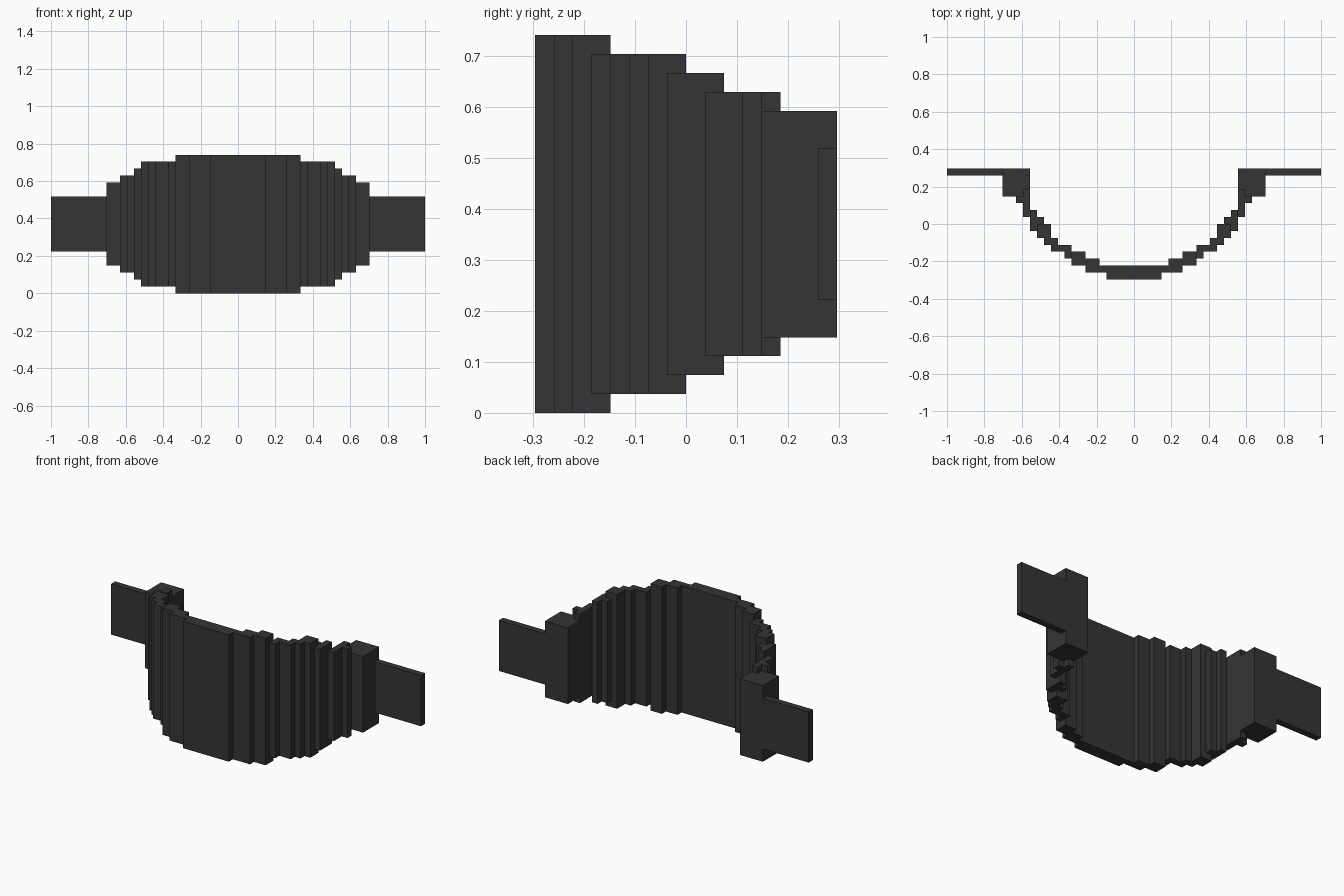
import bpy, bmesh
from mathutils import Vector

if "Cube" in bpy.data.objects:
    bpy.data.objects.remove(bpy.data.objects["Cube"])

U = 1 / 27  # one block of the stepped grid

mat = bpy.data.materials.new("charcoal")
mat.diffuse_color = (0.035, 0.035, 0.035, 1)
mat.use_nodes = True
mat.node_tree.nodes["Principled BSDF"].inputs["Base Color"].default_value = mat.diffuse_color

# right-hand boxes in grid units: x0, x1, y0, y1, inset from top and bottom
PARTS = {
    "mask_shell": [
        (0, 4, -8, -7, 0), (0, 7, -7, -6, 0), (5, 9, -6, -5, 0), (7, 9, -5, -4, 0),
        (9, 10, -5, -4, 1), (9, 12, -4, -3, 1), (11, 13, -3, -2, 1),
        (12, 14, -2, 0, 1),
        (14, 15, -1, 2, 2), (13, 14, 0, 1, 2),
        (15, 16, 1, 5, 3), (16, 17, 3, 4, 3)],
    "side_blocks": [(15, 19, 4, 8, 4)],
    "ear_straps": [(19, 27, 7, 8, 6)],
}


def cells(boxes):
    """Mirrored set of grid cells filled by the boxes."""
    out = set()
    for x0, x1, y0, y1, n in boxes:
        for x in range(x0, x1):
            for y in range(y0, y1):
                for z in range(n, 20 - n):
                    out |= {(x, y, z), (-1 - x, y, z)}
    return out


filled = {name: cells(boxes) for name, boxes in PARTS.items()}
filled["side_blocks"] -= filled["mask_shell"]
solid = set().union(*filled.values())


def build(name, part):
    """Skin the outside of one part, then merge flat regions."""
    bm = bmesh.new()
    for c in part:
        for axis in range(3):
            for s in (0, 1):
                near = list(c)
                near[axis] += 2 * s - 1
                if tuple(near) in solid:
                    continue
                b, d = (axis + 1) % 3, (axis + 2) % 3
                quad = []
                for i, j in ((0, 0), (1, 0), (1, 1), (0, 1)):
                    p = Vector(c)
                    p[axis] += s
                    p[b] += i
                    p[d] += j
                    quad.append(bm.verts.new(p * U))
                bm.faces.new(quad if s else quad[::-1])
    bmesh.ops.remove_doubles(bm, verts=bm.verts, dist=1e-4)
    bmesh.ops.dissolve_limit(bm, angle_limit=0.01, verts=bm.verts, edges=bm.edges)
    me = bpy.data.meshes.new(name)
    bm.to_mesh(me)
    bm.free()
    me.materials.append(mat)
    bpy.context.collection.objects.link(bpy.data.objects.new(name, me))


for name, part in filled.items():
    build(name, part)
